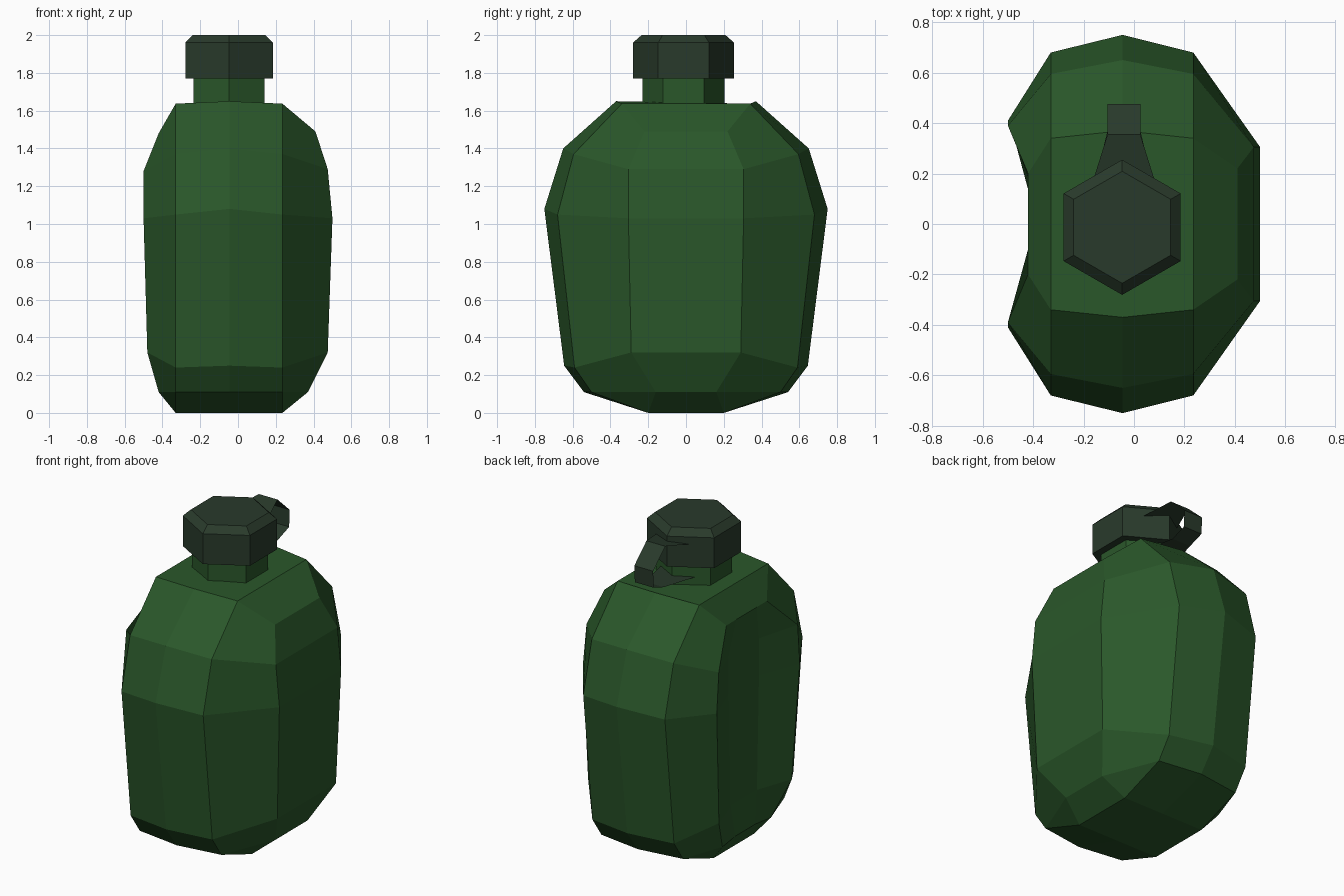
import bpy, bmesh, math

if "Cube" in bpy.data.objects:
    bpy.data.objects.remove(bpy.data.objects["Cube"])


def material(name, rgb):
    m = bpy.data.materials.new(name)
    m.diffuse_color = (*rgb, 1)
    m.use_nodes = True
    m.node_tree.nodes["Principled BSDF"].inputs["Base Color"].default_value = m.diffuse_color
    return m


green = material("flask green", (0.023, 0.096, 0.023))
dark = material("dark cap green", (0.022, 0.042, 0.024))


def finish(name, bm, mat, closed=True):
    if closed:
        bmesh.ops.recalc_face_normals(bm, faces=bm.faces)
    me = bpy.data.meshes.new(name)
    bm.to_mesh(me)
    bm.free()
    me.materials.append(mat)
    ob = bpy.data.objects.new(name, me)
    bpy.context.collection.objects.link(ob)
    return ob


def loft(name, rings, mat):
    """Skin closed rings from bottom to top, merging collapsed corners."""
    bm = bmesh.new()
    rows = [[bm.verts.new(p) for p in r] for r in rings]
    n = len(rows[0])
    for a, b in zip(rows, rows[1:]):
        for i in range(n):
            j = (i + 1) % n
            bm.faces.new((a[i], a[j], b[j], b[i]))
    bm.faces.new(rows[0][::-1])
    bm.faces.new(rows[-1])
    bmesh.ops.remove_doubles(bm, verts=bm.verts, dist=0.0005)
    bmesh.ops.dissolve_degenerate(bm, edges=bm.edges, dist=0.0005)
    return finish(name, bm, mat)


# Flask body: kidney section, mirrored front to back
CX, XR, XL = -0.045, 0.235, -0.33
# centre (y, z), corner (y, z), right (x, y, z), left (x, y, z), hollow (x, y, z)
levels = [
    ((.20, 0), (.20, 0), (XR, .20, 0), (XL, .20, 0), (XL, .20, 0)),
    ((.54, .11), (.50, .11), (.37, .16, .11), (-.42, .24, .11), (-.41, .10, .12)),
    ((.645, .25), (.59, .24), (.475, .29, .32), (-.48, .36, .32), (-.40, .13, .32)),
    ((.75, 1.08), (.68, 1.05), (.50, .305, 1.03), (-.50, .41, 1.03), (-.40, .15, 1.03)),
    ((.65, 1.40), (.595, 1.37), (.475, .305, 1.29), (-.50, .39, 1.28), (-.40, .15, 1.26)),
    ((.37, 1.65), (.34, 1.637), (.41, .22, 1.49), (-.42, .20, 1.48), (-.42, .10, 1.48)),
    ((.37, 1.65), (.34, 1.637), (XR, .34, 1.637), (XL, .34, 1.637), (XL, .34, 1.637)),
]
rings = []
for c, k, r, l, h in levels:
    half = [r, (XR, *k), (CX, *c), (XL, *k), l, h]
    rings.append([(x, -y, z) for x, y, z in half] + half[::-1])
loft("flask_body", rings, green)


# Hexagonal neck and chamfered cap
def hexagon(r, z):
    return [(-0.047 + r * math.cos(math.radians(30 + 60 * i)),
             -0.013 + r * math.sin(math.radians(30 + 60 * i)), z) for i in range(6)]


loft("neck", [hexagon(.217, 1.60), hexagon(.217, 1.80)], green)
loft("cap", [hexagon(.268, 1.77), hexagon(.268, 1.96), hexagon(.222, 2.0)], dark)

# Thin cap strap: a ribbon looping from cap to neck (y, z, half width)
path = [(.17, 1.91, .123), (.355, 1.95, .065), (.475, 1.84, .065),
        (.47, 1.735, .065), (.37, 1.70, .065), (.13, 1.69, .123)]
bm = bmesh.new()
pairs = [(bm.verts.new((-.04 - w, y, z)), bm.verts.new((-.04 + w, y, z))) for y, z, w in path]
for (a, b), (c, d) in zip(pairs, pairs[1:]):
    bm.faces.new((a, b, d, c))
finish("cap_strap", bm, dark, closed=False)
